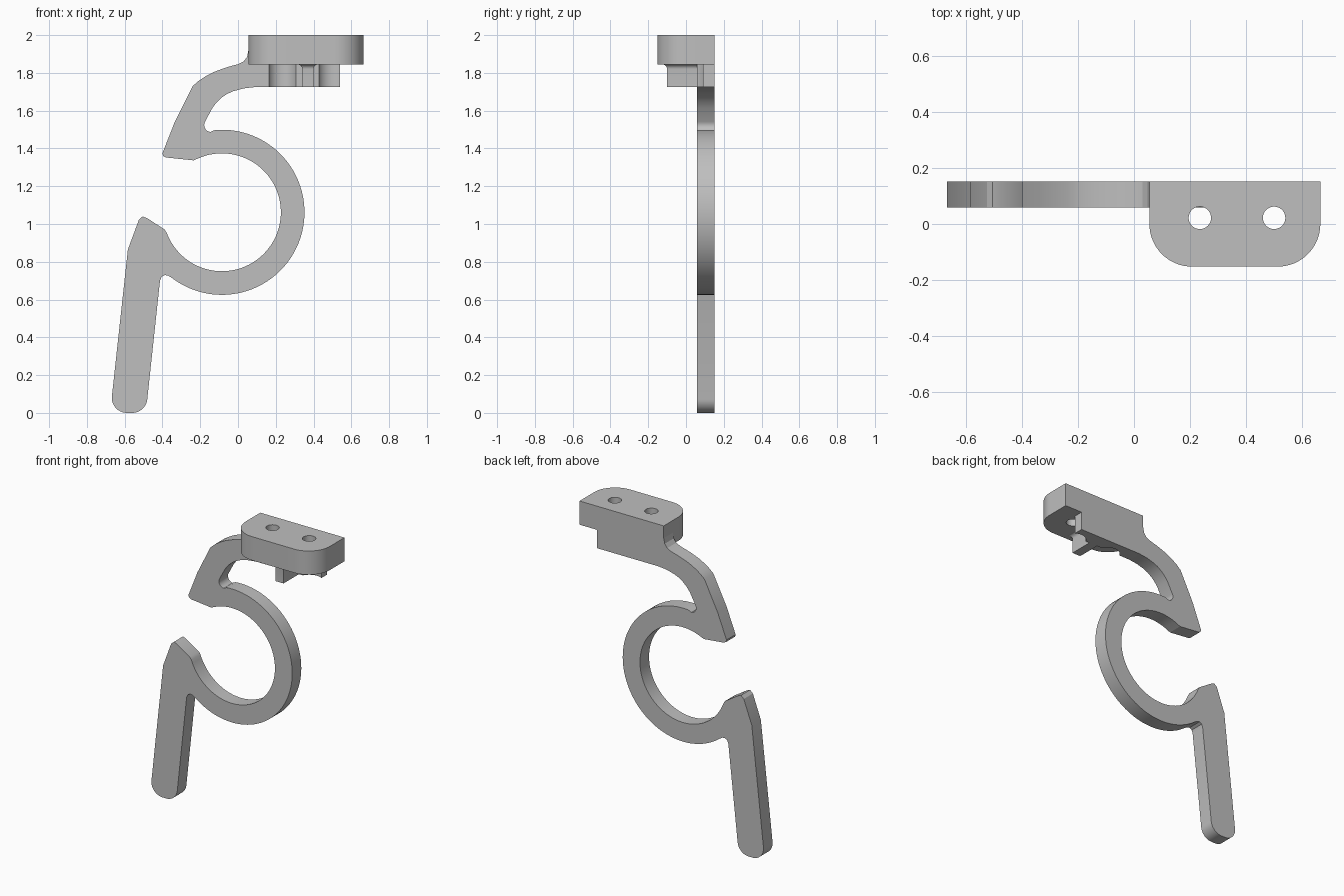
import bpy
import bmesh
from math import cos, sin, radians
from mathutils import Vector

if "Cube" in bpy.data.objects:
    bpy.data.objects.remove(bpy.data.objects["Cube"], do_unlink=True)

grey = bpy.data.materials.new("plain grey")
grey.use_nodes = True
grey.diffuse_color = (0.52, 0.52, 0.52, 1)
grey.node_tree.nodes["Principled BSDF"].inputs["Base Color"].default_value = grey.diffuse_color


def arc(cx, cy, r, start, end, steps):
    """Points along a circular arc, angles in degrees."""
    angles = [radians(start + (end - start) * i / steps) for i in range(steps + 1)]
    return [(cx + r * cos(a), cy + r * sin(a)) for a in angles]


def finish(name, bm):
    bmesh.ops.recalc_face_normals(bm, faces=bm.faces)
    mesh = bpy.data.meshes.new(name)
    bm.to_mesh(mesh)
    bm.free()
    mesh.materials.append(grey)
    obj = bpy.data.objects.new(name, mesh)
    bpy.context.collection.objects.link(obj)
    return obj


def extrude(name, outline, place, depth):
    """Fill a flat outline and extrude it along the depth vector."""
    bm = bmesh.new()
    face = bm.faces.new([bm.verts.new(place(a, b)) for a, b in outline])
    new = bmesh.ops.extrude_face_region(bm, geom=[face])["geom"]
    bmesh.ops.translate(bm, vec=Vector(depth),
                        verts=[v for v in new if isinstance(v, bmesh.types.BMVert)])
    return finish(name, bm)


def activate(obj):
    bpy.ops.object.select_all(action="DESELECT")
    obj.select_set(True)
    bpy.context.view_layer.objects.active = obj


def drill(obj, x, y, radius):
    """Cut a vertical round hole near the top."""
    cutter = extrude("cutter", arc(x, y, radius, 0, 352.5, 47),
                     lambda a, b: (a, b, 1.65), (0, 0, 0.5))
    cutter.hide_render = True
    mod = obj.modifiers.new("hole", "BOOLEAN")
    mod.operation, mod.solver, mod.object = "DIFFERENCE", "EXACT", cutter
    activate(obj)
    bpy.ops.object.modifier_apply(modifier=mod.name)
    bpy.data.objects.remove(cutter, do_unlink=True)


BACK, FRONT = 0.152, 0.058
RIB_BOTTOM, PLATE_BOTTOM = 1.725, 1.845
RING = (-0.085, 1.062)
SCREWS = (0.235, 0.5)

# Hook outline: upper arm, ring inside, leg, ring outside, arm underside
outline = [(0.055, 1.92), (0.048, 1.885), (0.03, 1.861), (0, 1.846), (-0.045, 1.834),
           (-0.085, 1.821), (-0.13, 1.804), (-0.17, 1.783), (-0.207, 1.759), (-0.24, 1.73),
           (-0.335, 1.54), (-0.4, 1.375), (-0.396, 1.36), (-0.38, 1.352), (-0.235, 1.337)]
outline += arc(*RING, 0.312, 110, -160, 72)
outline += [(-0.39, 0.972), (-0.48, 1.03), (-0.505, 1.04), (-0.525, 1.022), (-0.583, 0.865)]
outline += arc(-0.588, 0.08, 0.08, 175, 270, 10)
outline += arc(-0.56, 0.08, 0.08, 270, 355, 10)
outline += [(-0.413, 0.7), (-0.405, 0.72), (-0.388, 0.73), (-0.37, 0.727)]
outline += arc(*RING, 0.437, -127.5, 95, 72)
outline += arc(-0.142, 1.524, 0.037, 265, 150, 8)
outline += [(-0.135, 1.615), (-0.112, 1.645), (-0.085, 1.67), (-0.057, 1.689),
            (-0.025, 1.703), (0.03, 1.718), (0.09, RIB_BOTTOM), (0.54, RIB_BOTTOM),
            (0.54, PLATE_BOTTOM), (0.055, PLATE_BOTTOM)]
hook = extrude("hook", outline, lambda a, b: (a, FRONT, b), (0, BACK - FRONT, 0))

# Mounting plate with rounded front corners
plate_outline = [(0.665, BACK), (0.055, BACK)]
plate_outline += arc(0.207, 0, 0.152, 180, 270, 16) + arc(0.513, 0, 0.152, 270, 360, 16)
plate = extrude("mounting_plate", plate_outline,
                lambda a, b: (a, b, PLATE_BOTTOM), (0, 0, 2 - PLATE_BOTTOM))

# Screw holes, with clearance pockets in the hook below them
for x in SCREWS:
    drill(plate, x, 0.022, 0.04)
    drill(hook, x, 0.022, 0.08)

# Support rib that flares into the plate with a small fillet
bm = bmesh.new()
rings = []
fillet = [(0.025 - 0.025 * cos(radians(t)), PLATE_BOTTOM - 0.025 + 0.025 * sin(radians(t)))
          for t in range(0, 91, 15)]
for flare, z in [(0, RIB_BOTTOM)] + fillet:
    corners = [(0.34 - flare, FRONT), (0.34 - flare, -0.1 - flare),
               (0.4 + flare, -0.1 - flare), (0.4 + flare, FRONT)]
    rings.append([bm.verts.new((x, y, z)) for x, y in corners])
for low, high in zip(rings, rings[1:]):
    for i in range(4):
        j = (i + 1) % 4
        bm.faces.new((low[i], low[j], high[j], high[i]))
bm.faces.new(rings[0])
bm.faces.new(rings[-1])
rib = finish("support_rib", bm)

for obj in (hook, plate, rib):
    activate(obj)
    bpy.ops.object.shade_smooth_by_angle(angle=radians(25))
